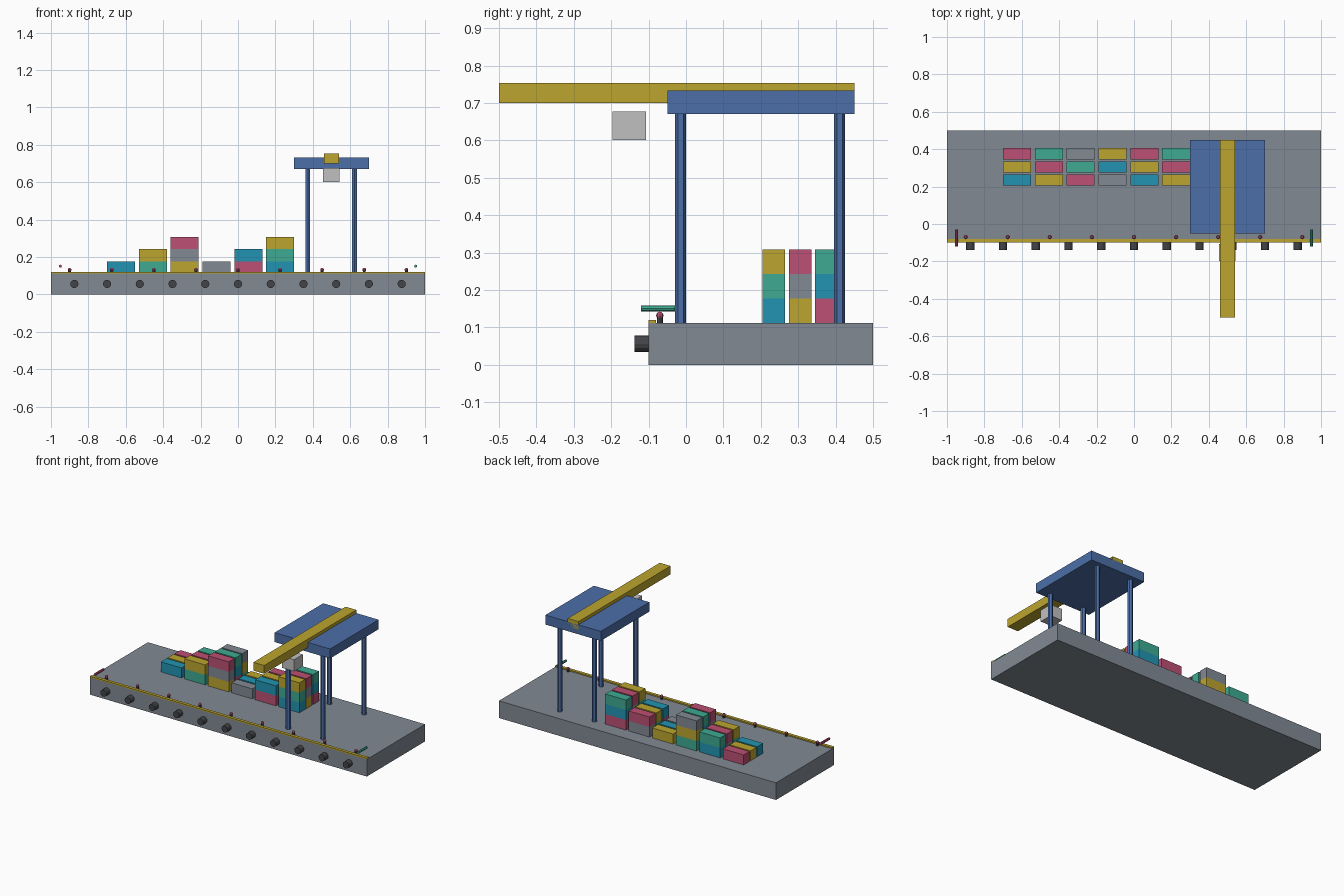
import bpy
import math

cube = bpy.data.objects.get("Cube")
if cube:
    bpy.data.objects.remove(cube, do_unlink=True)


def material(name, rgb):
    # Turn 8-bit display values into linear ones
    lin = [((c / 255 + 0.055) / 1.055) ** 2.4 for c in rgb]
    m = bpy.data.materials.new(name)
    m.use_nodes = True
    m.diffuse_color = (*lin, 1)
    m.node_tree.nodes["Principled BSDF"].inputs["Base Color"].default_value = (*lin, 1)
    return m


concrete = material("concrete grey", (130, 138, 148))
blue = material("steel blue", (76, 110, 168))
yellow = material("mustard yellow", (188, 165, 46))
red = material("raspberry red", (188, 80, 115))
green = material("sea green", (62, 170, 146))
cyan = material("cyan blue", (34, 148, 178))
pale = material("pale grey", (192, 192, 192))
rubber = material("dark rubber", (66, 68, 72))


def box(name, x, y, z, mat):
    """Box from (min, max) pairs on each axis."""
    spans = (x, y, z)
    bpy.ops.mesh.primitive_cube_add(size=1, location=[(a + b) / 2 for a, b in spans])
    ob = bpy.context.object
    ob.name = name
    ob.scale = [b - a for a, b in spans]
    bpy.ops.object.transform_apply(location=False, rotation=False, scale=True)
    ob.data.materials.append(mat)
    return ob


def rod(name, centre, radius, length, mat, sides, along_y=False):
    bpy.ops.mesh.primitive_cylinder_add(
        vertices=sides, radius=radius, depth=length, location=centre,
        rotation=(math.pi / 2 if along_y else 0, 0, 0))
    ob = bpy.context.object
    ob.name = name
    ob.data.materials.append(mat)
    return ob


# Quay and its edge strip
TOP = 0.112
box("quay_slab", (-1, 1), (-0.1, 0.5), (0, TOP), concrete)
box("quay_edge_strip", (-1, 1), (-0.1, -0.08), (TOP, 0.12), yellow)

# Fenders along the quay wall
for i in range(11):
    rod(f"fender_{i}", ((i - 5) * 0.175, -0.118, 0.056), 0.022, 0.04, rubber, 12, True)

# Bollards: dark stem with a round head
for i in range(9):
    x = (i - 4) * 0.225
    rod(f"bollard_stem_{i}", (x, -0.07, 0.12), 0.008, 0.016, rubber, 8)
    bpy.ops.mesh.primitive_uv_sphere_add(segments=8, ring_count=6, radius=0.01,
                                         location=(x, -0.07, 0.132))
    head = bpy.context.object
    head.name = f"bollard_head_{i}"
    head.data.materials.append(red)

# Marker lights at both ends of the quay
for name, x, mat in (("left", 0.95, green), ("right", -0.95, red)):
    rod(f"marker_light_{name}", (x, -0.075, 0.151), 0.008, 0.09, mat, 8, True)

# Container stacks, colours cycling by column, row and level
cycle = (cyan, green, yellow, concrete, red)
H = 0.0653
for col in range(6):
    for row in range(3):
        x = -0.625 + 0.17 * col
        y = 0.235 + 0.07 * row
        for level in range(col % 3 + 1):
            z = TOP + H * level
            box(f"container_{col}_{row}_{level}", (x - 0.075, x + 0.075),
                (y - 0.03, y + 0.03), (z, z + H),
                cycle[(col + 2 * row + level) % 5])

# Crane: four six-sided legs, deck, boom and trolley
for i, sx in enumerate((-1, 1)):
    for j, sy in enumerate((-1, 1)):
        rod(f"crane_leg_{i}_{j}", (0.498 + sx * 0.125, 0.198 + sy * 0.2125, 0.336),
            0.015, 0.67, blue, 6)
box("crane_deck", (0.3, 0.7), (-0.05, 0.45), (0.671, 0.733), blue)
box("crane_boom", (0.461, 0.539), (-0.5, 0.45), (0.7, 0.754), yellow)
box("crane_trolley", (0.455, 0.543), (-0.197, -0.107), (0.601, 0.677), pale)
